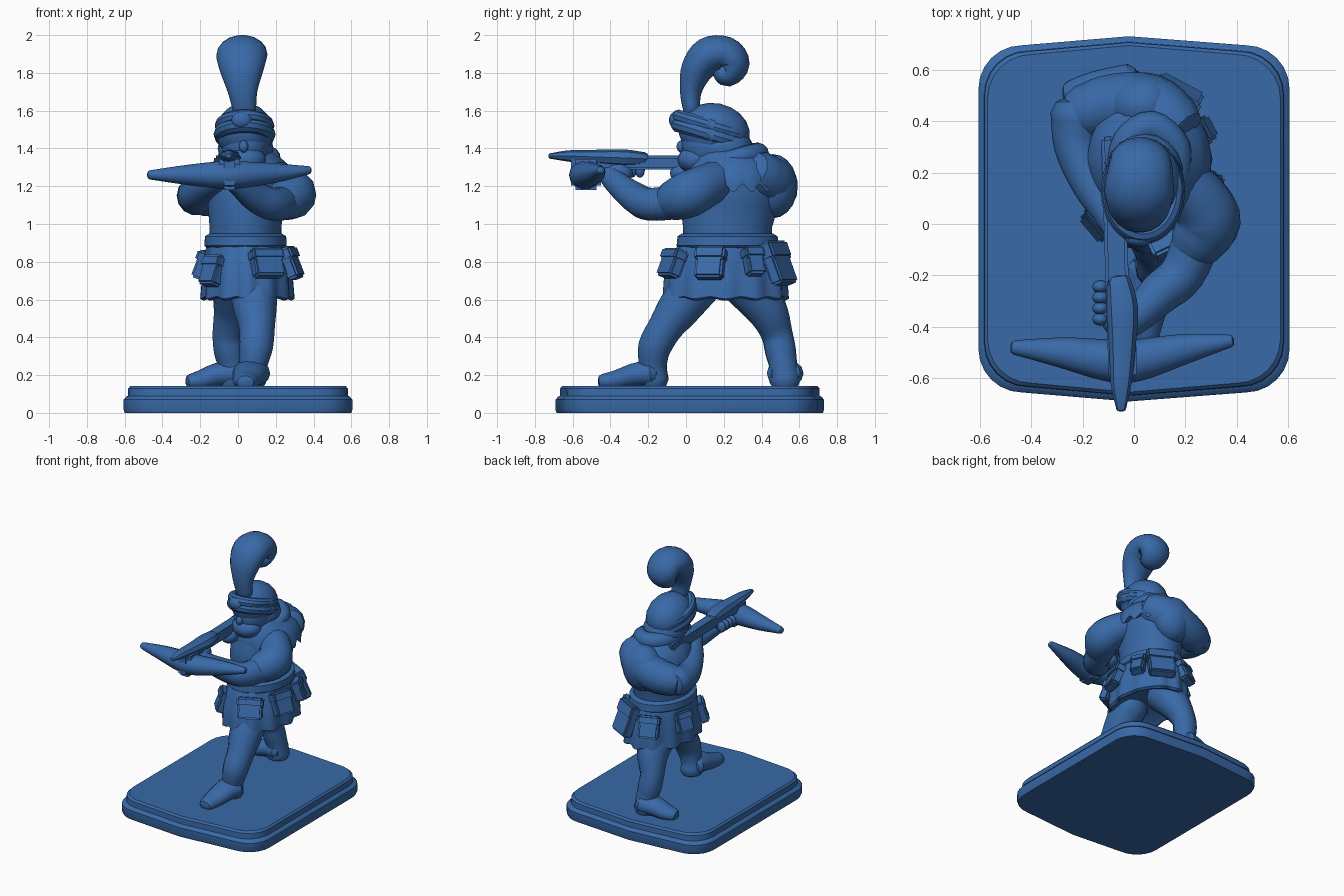
import bpy, bmesh
from math import sin, cos, pi, radians
from mathutils import Vector, Matrix

if "Cube" in bpy.data.objects:
    bpy.data.objects.remove(bpy.data.objects["Cube"])

blue = bpy.data.materials.new("matte_blue")
blue.use_nodes = True
blue.diffuse_color = (0.04, 0.142, 0.39, 1)
blue.node_tree.nodes["Principled BSDF"].inputs["Base Color"].default_value = blue.diffuse_color
made = []


def finish(name, bm):
    bmesh.ops.recalc_face_normals(bm, faces=bm.faces)
    mesh = bpy.data.meshes.new(name)
    bm.to_mesh(mesh)
    bm.free()
    mesh.materials.append(blue)
    ob = bpy.data.objects.new(name, mesh)
    bpy.context.collection.objects.link(ob)
    made.append(ob)


def skin(name, rings):
    """Bridge equal rings of points and cap both ends."""
    bm = bmesh.new()
    rows = [[bm.verts.new(p) for p in ring] for ring in rings]
    n = len(rows[0])
    for a, b in zip(rows, rows[1:]):
        for i in range(n):
            j = (i + 1) % n
            bm.faces.new((a[i], a[j], b[j], b[i]))
    bm.faces.new(rows[0][::-1])
    bm.faces.new(rows[-1])
    finish(name, bm)


def smooth(points, steps=4):
    """Catmull-Rom interpolation of path points."""
    p = [Vector(q) for q in points]
    p = [p[0] * 2 - p[1]] + p + [p[-1] * 2 - p[-2]]
    out = []
    for a, b, c, d in zip(p, p[1:], p[2:], p[3:]):
        for k in range(steps):
            t = k / steps
            out.append((b * 2 + (c - a) * t + (a * 2 - b * 5 + c * 4 - d) * t**2
                        + (b * 3 - a - c * 3 + d) * t**3) / 2)
    return out + [p[-2]]


def tube(name, points, wide=1.0, side=(1, 0, 0), sides=14):
    """Round limb through (x, y, z, radius) points with domed ends."""
    path = [(q.to_3d(), max(q.w, 0.008)) for q in smooth(points)]
    for end, nxt in ((0, 1), (-1, -2)):
        c, r = path[end]
        out = (c - path[nxt][0]).normalized()
        dome = [(c + out * r * 0.4, r * 0.8), (c + out * r * 0.6, r * 0.4)]
        path = dome[::-1] + path if end == 0 else path + dome
    rings, u = [], Vector(side)
    for i, (c, r) in enumerate(path):
        d = (path[min(i + 1, len(path) - 1)][0] - path[max(i - 1, 0)][0]).normalized()
        u = (u - d * u.dot(d)).normalized()
        v = d.cross(u)
        rings.append([c + u * cos(2 * pi * k / sides) * r * wide + v * sin(2 * pi * k / sides) * r
                      for k in range(sides)])
    skin(name, rings)


def lathe(name, rings, waves=0, sides=96):
    """Stack of ellipses (x, y, z, rx, ry, pleat depth, hem drop)."""
    out = []
    for x, y, z, rx, ry, pleat, drop in rings:
        ring = []
        for k in range(sides):
            a = 2 * pi * k / sides
            w = cos(waves * a)
            ring.append((x + (rx + pleat * w) * cos(a), y + (ry + pleat * w) * sin(a), z - drop * w))
        out.append(ring)
    skin(name, out)


def ball(name, loc, size, rot=0):
    bm = bmesh.new()
    bmesh.ops.create_uvsphere(bm, u_segments=18, v_segments=10, radius=1)
    bm.transform(Matrix.Translation(loc) @ Matrix.Rotation(rot, 4, 'X') @ Matrix.Diagonal((*size, 1)))
    finish(name, bm)


def box(name, matrix, size, bevel=0.012):
    bm = bmesh.new()
    bmesh.ops.create_cube(bm, size=1)
    bm.transform(Matrix.Diagonal((*size, 1)))
    bmesh.ops.bevel(bm, geom=bm.edges[:], offset=bevel, segments=2, affect='EDGES')
    bm.transform(matrix)
    finish(name, bm)


# Stepped base with rounded corners and slightly bowed ends
def outline(inset, z):
    pts, r = [], 0.17
    hx, hy = 0.605 - inset, 0.675 - inset
    for q, (sx, sy) in enumerate(((1, 1), (-1, 1), (-1, -1), (1, -1))):
        for k in range(7):
            a = (q + k / 6) * pi / 2
            pts.append((sx * (hx - r) + r * cos(a), 0.02 + sy * (hy - r) + r * sin(a), z))
        if q in (0, 2):
            pts.append((-0.02, 0.02 + sy * (hy + 0.035), z))
    return pts


skin("base", [outline(i, z) for i, z in ((0.005, 0), (0, 0.015), (0, 0.07), (0.012, 0.085),
                                         (0.022, 0.09), (0.024, 0.13), (0.036, 0.143))])

# Legs and boots
tube("front_leg", [(0.08, 0.06, 0.68, .13), (0.09, -0.04, 0.55, .115), (0.1, -0.11, 0.45, .095),
                   (0.095, -0.165, 0.35, .09), (0.08, -0.175, 0.25, .075), (0.07, -0.17, 0.17, .08)])
tube("back_leg", [(0.0, 0.33, 0.68, .14), (-0.02, 0.43, 0.54, .11), (-0.05, 0.48, 0.42, .085),
                  (-0.045, 0.5, 0.33, .083), (-0.03, 0.515, 0.25, .076), (-0.03, 0.525, 0.17, .084)])
tube("front_boot", [(0.07, -0.18, 0.21, .075), (0.06, -0.27, 0.2, .065), (0.045, -0.36, 0.175, .055),
                    (0.04, -0.44, 0.165, .042)], wide=1.35)
tube("back_boot", [(-0.02, 0.525, 0.21, .075), (-0.11, 0.52, 0.2, .065), (-0.19, 0.51, 0.175, .055),
                   (-0.25, 0.5, 0.165, .042)], wide=1.3, side=(0, 1, 0))

# Pleated skirt, belt and torso
lathe("skirt", [(.04, .22, .94, .19, .24, 0, 0), (.04, .22, .86, .21, .275, .003, 0),
                (.05, .21, .74, .232, .318, .007, 0), (.05, .21, .61, .24, .325, .01, .006),
                (.05, .21, .6, .22, .305, .01, .006), (.05, .21, .66, .12, .18, 0, 0)], waves=12)
lathe("belt", [(.04, .22, .87, .2, .255, 0, 0), (.04, .22, .885, .218, .27, 0, 0),
               (.04, .22, .935, .215, .265, 0, 0), (.04, .22, .95, .19, .24, 0, 0)])
lathe("torso", [(.04, .22, .88, .19, .235, 0, 0), (.04, .22, .98, .19, .235, 0, 0),
                (.04, .23, 1.1, .2, .26, 0, 0), (.05, .25, 1.2, .21, .265, 0, 0),
                (.05, .25, 1.3, .19, .23, 0, 0), (.05, .22, 1.38, .13, .16, 0, 0)])

# Scalloped shoulder mantle and rolled hood
lathe("mantle", [(.06, .25, 1.21, .2, .23, 0, .012), (.06, .25, 1.19, .24, .255, .005, .022),
                 (.06, .25, 1.25, .24, .255, 0, 0), (.06, .25, 1.32, .2, .225, 0, 0),
                 (.05, .22, 1.39, .13, .15, 0, 0)], waves=16)
tube("hood_roll", [(-.07, .18, 1.35, .04), (-.03, .32, 1.37, .055), (.07, .38, 1.37, .06),
                   (.17, .3, 1.36, .05), (.18, .16, 1.33, .035)])

# Pouches hung around the skirt
for deg, w, h, z in ((-15, .15, .17, .79), (-64, .17, .15, .79), (28, .1, .15, .8),
                     (62, .19, .23, .79), (112, .14, .16, .78), (165, .13, .15, .78),
                     (-140, .13, .16, .75)):
    a = radians(deg)
    m = (Matrix.Translation((.05 + .237 * cos(a), .21 + .315 * sin(a), z))
         @ Matrix.Rotation(a, 4, 'Z') @ Matrix.Rotation(-0.38, 4, 'Y'))
    box("pouch", m, (.07, w, h))
    box("pouch_flap", m @ Matrix.Translation((.006, 0, h * .3)), (.08, w + .015, h * .42))

# Left arm reaching forward under the weapon
tube("left_sleeve", [(.15, .2, 1.25, .1), (.25, .1, 1.2, .115), (.29, .01, 1.155, .125),
                     (.24, -.08, 1.12, .105)])
tube("left_forearm", [(.26, -.02, 1.12, .095), (.19, -.19, 1.105, .088), (.1, -.27, 1.14, .082),
                      (.01, -.36, 1.21, .065), (-.05, -.4, 1.255, .06)])
ball("left_hand", (-.06, -.36, 1.27), (.07, .08, .06))
for i in range(4):
    ball("left_finger", (-.13, -.37 + i * .042, 1.285), (.032, .026, .04))

# Right arm drawn back with the elbow out
tube("right_sleeve", [(.16, .38, 1.27, .12), (.06, .45, 1.22, .135), (-.08, .46, 1.17, .125),
                      (-.2, .43, 1.15, .11)])
ball("right_shoulder_puff", (.04, .46, 1.2), (.15, .13, .17))
tube("right_forearm", [(-.22, .43, 1.15, .105), (-.22, .3, 1.155, .09), (-.165, .15, 1.2, .075),
                       (-.1, .04, 1.24, .06), (-.07, -.02, 1.27, .05)])
ball("right_hand", (-.06, -.01, 1.27), (.06, .075, .055))

# Head with face, beard and close cap
ball("head", (.04, .14, 1.42), (.13, .165, .15))
ball("nose", (.03, -.025, 1.41), (.025, .025, .032))
ball("beard", (.04, .05, 1.34), (.11, .095, .075))
ball("coif", (.04, .2, 1.4), (.15, .155, .12))
ball("cap", (.035, .15, 1.485), (.152, .19, .155), -0.2)
for name, dz, r in (("cap_band", 0, .042), ("cap_band_fold", .045, .036)):
    turns = [(.035 + .122 * cos(a), .13 + .168 * sin(a), 1.475 + dz - .05 * sin(a), r)
             for a in (k * pi / 8 for k in range(17))]
    tube(name, turns, sides=10)
ball("cap_badge", (.02, -.055, 1.55), (.055, .035, .045))

# Curled plume
tube("plume", [(.035, .03, 1.6, .045), (.025, .025, 1.7, .058), (.02, .055, 1.81, .085),
               (.02, .12, 1.89, .1), (.025, .21, 1.9, .093), (.025, .253, 1.845, .085),
               (.025, .215, 1.79, .065), (.025, .165, 1.82, .04)],
     wide=1.35, sides=18)

# Crossbow
tube("bow_limbs", [(-.465, -.48, 1.26, .025), (-.28, -.5, 1.26, .053), (-.1, -.53, 1.26, .073),
                   (.01, -.53, 1.26, .073), (.2, -.485, 1.27, .052), (.375, -.455, 1.285, .022)],
     side=(0, 1, 0), wide=1.12)
tube("stock_nose", [(-.05, -.72, 1.36, .014), (-.05, -.62, 1.36, .03), (-.045, -.48, 1.355, .038),
                    (-.045, -.33, 1.35, .045), (-.06, -.22, 1.345, .035)], wide=1.35, sides=8)
box("stock", Matrix.Translation((-.07, -.08, 1.325)) @ Matrix.Rotation(.03, 4, 'Z'), (.09, .84, .075))
box("bow_block", Matrix.Translation((-.045, -.53, 1.275)), (.11, .16, .19), .025)

for ob in bpy.context.selected_objects:
    ob.select_set(False)
for ob in made:
    ob.select_set(True)
bpy.context.view_layer.objects.active = made[0]
bpy.ops.object.shade_smooth_by_angle(angle=radians(35))
